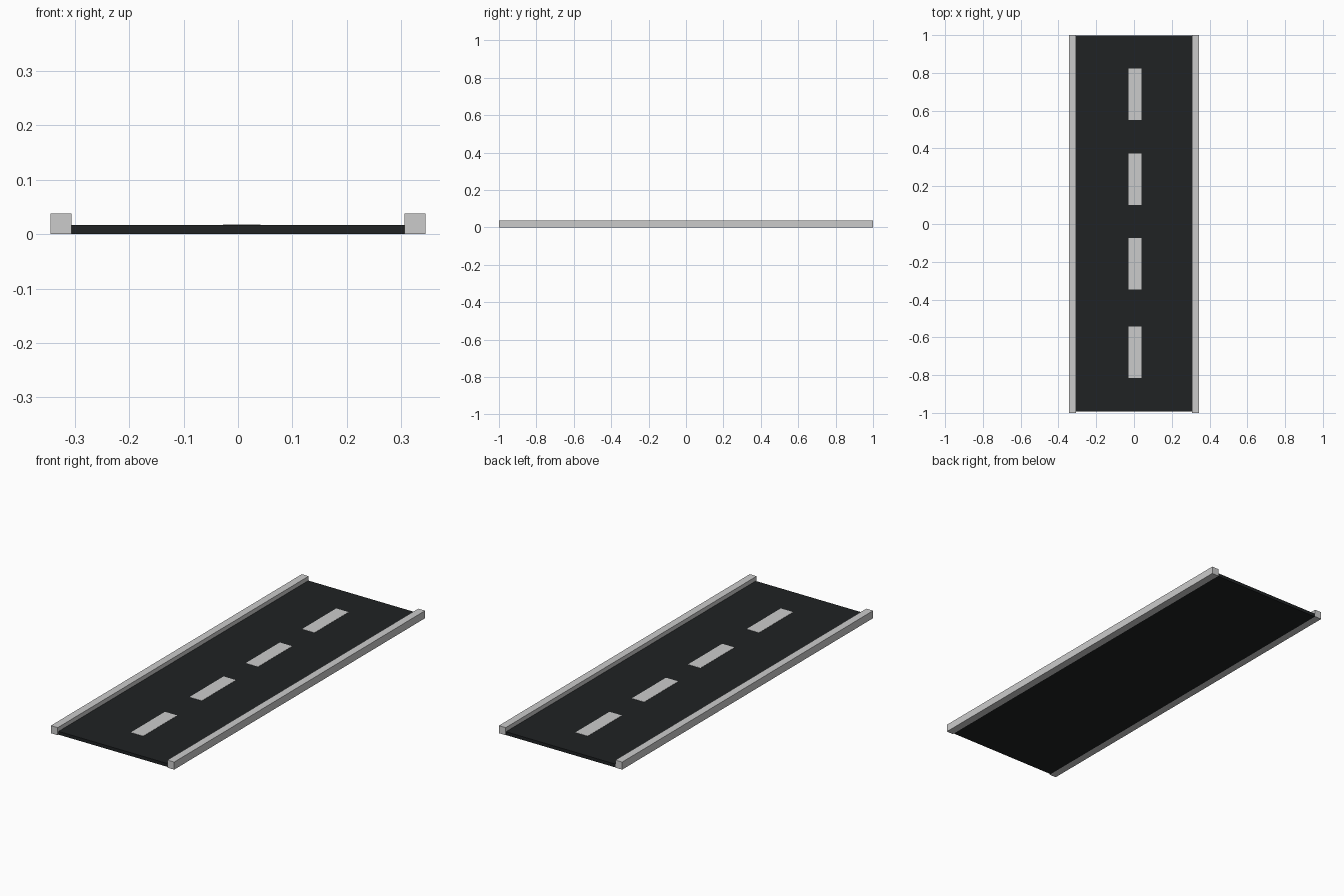
import bpy

if "Cube" in bpy.data.objects:
    bpy.data.objects.remove(bpy.data.objects["Cube"])


def box(name, x, y, z, mat=None):
    """Axis-aligned box from (min, max) ranges."""
    bpy.ops.mesh.primitive_cube_add(size=1)
    ob = bpy.context.object
    ob.name = name
    size = [r[1] - r[0] for r in (x, y, z)]
    mid = [(r[1] + r[0]) / 2 for r in (x, y, z)]
    for v in ob.data.vertices:
        v.co = [c * s + m for c, s, m in zip(v.co, size, mid)]
    if mat:
        ob.data.materials.append(mat)
    return ob


asphalt = bpy.data.materials.new("asphalt")
asphalt.diffuse_color = (0.014, 0.016, 0.017, 1)
asphalt.use_nodes = True
asphalt.node_tree.nodes["Principled BSDF"].inputs["Base Color"].default_value = asphalt.diffuse_color

ROAD_TOP = 0.0165

# Road slab between the kerbs
box("road_surface", (-0.306, 0.306), (-0.993, 0.998), (0, ROAD_TOP), asphalt)

# Raised kerbs on both sides
box("kerb_left", (-0.344, -0.306), (-1, 1), (0, 0.038))
box("kerb_right", (0.306, 0.344), (-1, 1), (0, 0.038))

# Dashed centre line, slightly proud of the road
for i, y in enumerate((-0.678, -0.211, 0.237, 0.687)):
    box(f"lane_dash_{i + 1}", (-0.028, 0.041), (y - 0.136, y + 0.136),
        (ROAD_TOP - 0.003, ROAD_TOP + 0.001))
